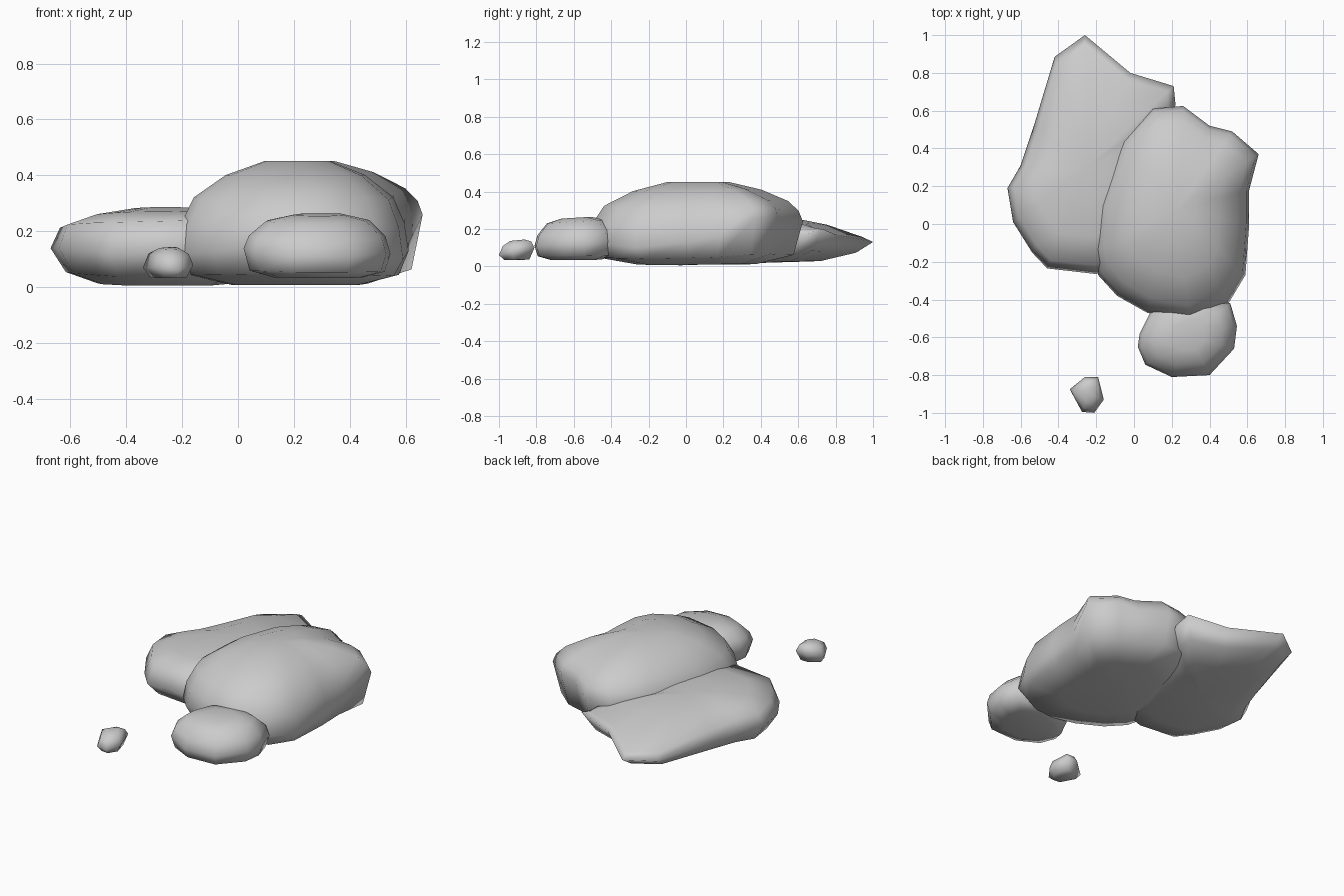
import bpy, bmesh


def rock(name, outline, centre, tiers):
    """Loft a closed boulder: scaled copies of its widest outline, bottom to top.
    tier = (scale, target z, blend to target, tilt along y)"""
    cx, cy = centre
    bm = bmesh.new()
    rings = []
    for s, tz, blend, tilt in tiers:
        ring = []
        for x, y, z in outline:
            px, py = cx + (x - cx) * s, cy + (y - cy) * s
            pz = z + (tz - z) * blend + tilt * (py - cy)
            ring.append(bm.verts.new((px, py, max(pz, 0.0))))
        rings.append(ring)
    n = len(outline)
    for a, b in zip(rings, rings[1:]):
        for i in range(n):
            j = (i + 1) % n
            bm.faces.new((a[i], a[j], b[j], b[i]))
    # fan caps
    for ring, flip in ((rings[0], True), (rings[-1], False)):
        z = sum(v.co.z for v in ring) / n
        c = bm.verts.new((cx, cy, z))
        for i in range(n):
            f = (ring[i], ring[(i + 1) % n], c)
            bm.faces.new(f[::-1] if flip else f)
    bmesh.ops.recalc_face_normals(bm, faces=bm.faces)
    for f in bm.faces:
        f.smooth = True
    me = bpy.data.meshes.new(name)
    bm.to_mesh(me)
    bm.free()
    ob = bpy.data.objects.new(name, me)
    bpy.context.collection.objects.link(ob)
    return ob


# Large domed boulder
rock("main_boulder", [
    (0.07, -0.47, .15), (0.30, -0.52, .14), (0.50, -0.42, .12), (0.59, -0.27, .10),
    (0.61, 0.00, .13), (0.61, 0.18, .16), (0.66, 0.37, .26), (0.52, 0.49, .27),
    (0.40, 0.52, .25), (0.26, 0.625, .24), (0.10, 0.61, .22), (-0.06, 0.45, .20),
    (-0.20, 0.10, .15), (-0.22, -0.15, .13), (-0.19, -0.27, .12), (-0.09, -0.38, .13)],
    (0.22, 0.07),
    [(.55, .005, .97, 0), (.91, .03, .85, 0), (1, 0, 0, 0),
     (.96, .38, .40, 0), (.86, .385, .75, 0), (.60, .425, .92, 0), (.28, .452, 1, 0)])

# Low flat boulder tapering to a thin point at the back
rock("flat_boulder", [
    (-0.46, -0.235, .12), (-0.20, -0.265, .13), (0.00, -0.20, .12), (0.15, 0.20, .14),
    (0.15, 0.50, .14), (0.22, 0.63, .17), (0.21, 0.73, .20), (-0.02, 0.80, .17),
    (-0.26, 1.00, .13), (-0.42, 0.885, .12), (-0.53, 0.52, .12), (-0.60, 0.31, .13),
    (-0.67, 0.19, .14), (-0.64, 0.01, .14), (-0.54, -0.15, .13)],
    (-0.25, 0.30),
    [(.60, .01, .95, .03), (.87, .03, .75, .03), (1, 0, 0, 0),
     (.92, .25, .60, -.07), (.65, .26, .92, -.06), (.30, .28, 1, -.04)])

# Small front stone
rock("front_stone", [
    (0.06, -0.745, .13), (0.20, -0.81, .11), (0.40, -0.80, .11), (0.53, -0.66, .12),
    (0.545, -0.54, .12), (0.51, -0.42, .13), (0.30, -0.36, .15), (0.10, -0.44, .15),
    (0.03, -0.58, .14), (0.02, -0.65, .14)],
    (0.29, -0.59),
    [(.60, .03, .95, 0), (.92, .04, .80, 0), (1, 0, 0, 0),
     (.93, .22, .60, .05), (.70, .245, .95, .06), (.35, .26, 1, .06)])

# Loose pebble
rock("pebble", [
    (-0.34, -0.875, .07), (-0.275, -0.995, .07), (-0.21, -1.00, .06),
    (-0.16, -0.93, .08), (-0.19, -0.81, .10), (-0.26, -0.81, .10)],
    (-0.24, -0.90),
    [(.70, .03, .9, 0), (1, 0, 0, 0), (.80, .135, .75, .1), (.40, .14, 1, .1)])
